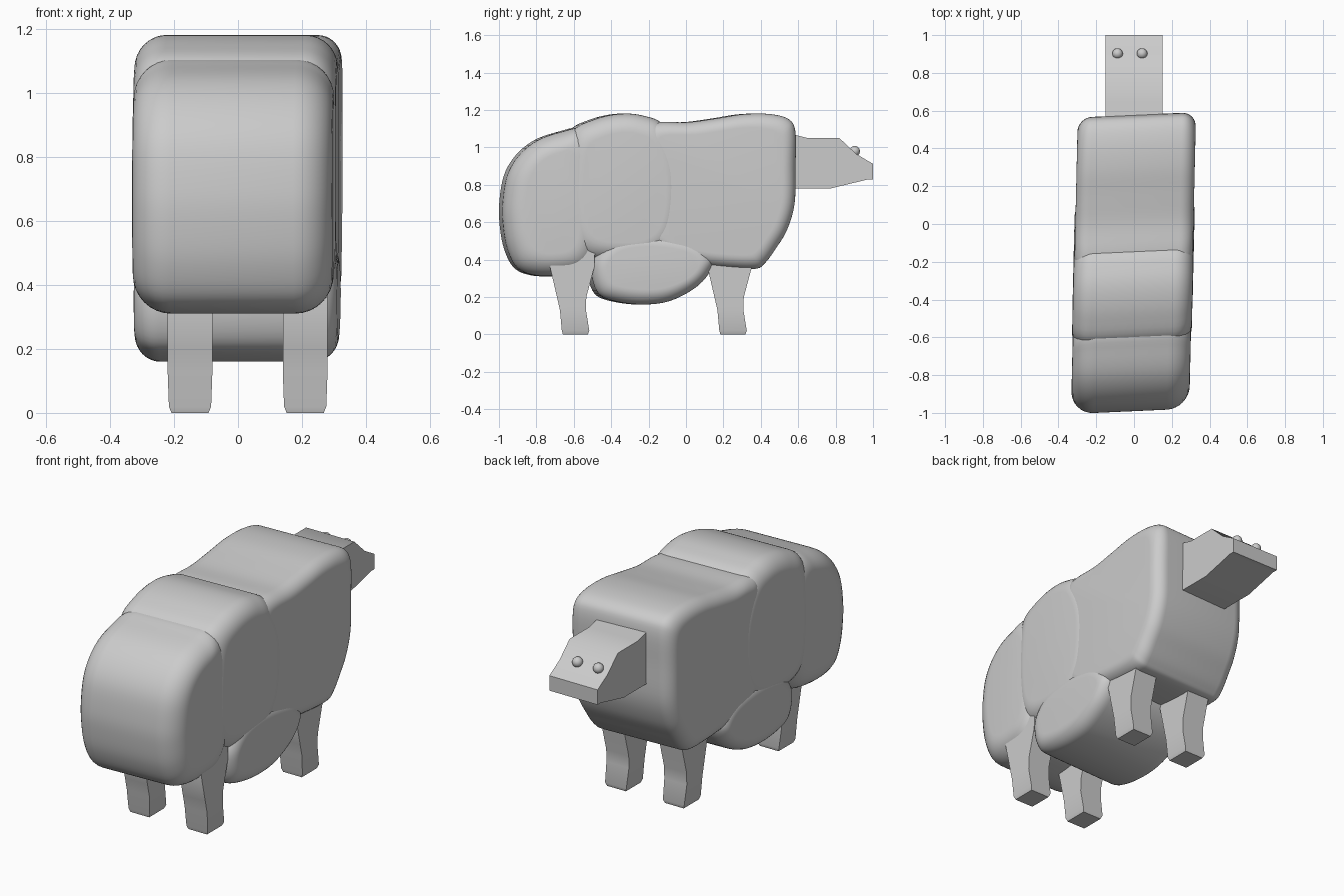
import bpy, bmesh, math
from mathutils import Vector

if "Cube" in bpy.data.objects:
    bpy.data.objects.remove(bpy.data.objects["Cube"])

grey = bpy.data.materials.new("plain grey")
grey.diffuse_color = (0.6, 0.6, 0.6, 1)
grey.use_nodes = True
grey.node_tree.nodes["Principled BSDF"].inputs["Base Color"].default_value = grey.diffuse_color


def finish(name, bm, angle):
    bmesh.ops.recalc_face_normals(bm, faces=bm.faces[:])
    me = bpy.data.meshes.new(name)
    bm.to_mesh(me)
    bm.free()
    me.materials.append(grey)
    me.shade_smooth()
    me.set_sharp_from_angle(angle=math.radians(angle))
    ob = bpy.data.objects.new(name, me)
    bpy.context.collection.objects.link(ob)
    return ob


def smooth_loop(pts, n=5):
    """Closed Catmull-Rom curve through the points."""
    out = []
    k = len(pts)
    for i in range(k):
        a, b, c, d = (Vector(pts[(i + j) % k]) for j in (-1, 0, 1, 2))
        for s in range(n):
            t = s / n
            out.append(0.5 * (2 * b + (c - a) * t + (2 * a - 5 * b + 4 * c - d) * t * t
                              + (3 * b - a - 3 * c + d) * t ** 3))
    return out


def loft(bm, rings):
    vs = [[bm.verts.new(p) for p in r] for r in rings]
    n = len(vs[0])
    for a, b in zip(vs, vs[1:]):
        for i in range(n):
            bm.faces.new((a[i], a[(i + 1) % n], b[(i + 1) % n], b[i]))
    bm.faces.new(vs[0])
    bm.faces.new(vs[-1])


def pillow(name, profile, hw, r):
    """Side profile (y, z) widened along x with rounded rims, slightly skewed."""
    prof = smooth_loop(profile)
    ys, zs = [p[0] for p in prof], [p[1] for p in prof]
    cy, cz = (min(ys) + max(ys)) / 2, (min(zs) + max(zs)) / 2
    hy, hz = (max(ys) - min(ys)) / 2, (max(zs) - min(zs)) / 2
    layers = []
    for i in range(9):
        a = math.pi / 2 * i / 8
        layers.append((hw - r + r * math.sin(a), r * (1 - math.cos(a))))
    layers = [(-x, d) for x, d in reversed(layers)] + layers
    rings = []
    for x, d in layers:
        ring = []
        for y, z in prof:
            y2 = cy + (y - cy) * (1 - d / hy)
            z2 = cz + (z - cz) * (1 - d / hz)
            ring.append((x + 0.023 * y2 + 0.002, y2 + 0.045 * x, z2))
        rings.append(ring)
    bm = bmesh.new()
    loft(bm, rings)
    return finish(name, bm, 60)


# body lumps
pillow("shoulder_block", [
    (0.575, 1.08), (0.54, 1.15), (0.44, 1.178), (0.3, 1.178), (0.15, 1.155), (0, 1.135),
    (-0.15, 1.135), (-0.23, 1.11), (-0.25, 1.0), (-0.24, 0.7), (-0.22, 0.5), (-0.14, 0.43),
    (0.0, 0.385), (0.15, 0.36), (0.35, 0.35), (0.41, 0.38), (0.47, 0.46), (0.53, 0.56),
    (0.57, 0.7), (0.575, 0.9)], 0.313, 0.075)
pillow("middle_body", [
    (-0.62, 1.08), (-0.5, 1.15), (-0.36, 1.18), (-0.24, 1.17), (-0.13, 1.12), (-0.04, 0.95),
    (-0.02, 0.75), (-0.06, 0.52), (-0.18, 0.41), (-0.36, 0.39), (-0.54, 0.41), (-0.63, 0.5),
    (-0.66, 0.7), (-0.655, 0.9)], 0.317, 0.1)
pillow("round_end", [
    (-0.99, 0.7), (-0.965, 0.85), (-0.9, 0.96), (-0.8, 1.04), (-0.67, 1.085), (-0.56, 1.1),
    (-0.48, 1.0), (-0.46, 0.7), (-0.48, 0.45), (-0.56, 0.34), (-0.7, 0.312), (-0.83, 0.318),
    (-0.915, 0.36), (-0.965, 0.46), (-0.987, 0.58)], 0.313, 0.12)
pillow("belly", [
    (-0.515, 0.32), (-0.48, 0.22), (-0.4, 0.18), (-0.25, 0.16), (-0.1, 0.178), (0.04, 0.25),
    (0.12, 0.34), (0.13, 0.42), (0.03, 0.51), (-0.2, 0.55), (-0.4, 0.52), (-0.5, 0.42)],
    0.318, 0.08)

# legs: four copies of one tapered shape, (z, y back, y front, x inset)
LEG = [(0, -0.658, -0.525, 0.012), (0.02, -0.664, -0.517, 0.004), (0.13, -0.674, -0.535, 0),
       (0.2, -0.69, -0.533, 0), (0.36, -0.727, -0.49, 0), (0.45, -0.70, -0.487, 0),
       (0.54, -0.68, -0.51, 0)]
for side, x0, x1 in (("left", -0.22, -0.08), ("right", 0.14, 0.28)):
    for place, dy in (("front", 0), ("rear", 0.842)):
        bm = bmesh.new()
        loft(bm, [[(x0 + i, a + dy, z), (x1 - i, a + dy, z), (x1 - i, b + dy, z), (x0 + i, b + dy, z)]
                  for z, a, b, i in LEG])
        finish(f"{place}_{side}_leg", bm, 40)

# head: extruded side profile
HEAD = [(0.45, 0.78), (0.77, 0.78), (0.97, 0.828), (1.0, 0.828), (1.0, 0.912), (0.91, 0.965),
        (0.82, 1.05), (0.65, 1.05), (0.57, 1.07), (0.45, 1.07)]
bm = bmesh.new()
loft(bm, [[(x, y, z) for y, z in HEAD] for x in (-0.15, 0.15)])
finish("head", bm, 50)

# eyes
for side, x in (("left", -0.087), ("right", 0.043)):
    bm = bmesh.new()
    bmesh.ops.create_uvsphere(bm, u_segments=20, v_segments=12, radius=0.028)
    bmesh.ops.translate(bm, verts=bm.verts[:], vec=(x, 0.902, 0.98))
    finish(f"{side}_eye", bm, 180)
